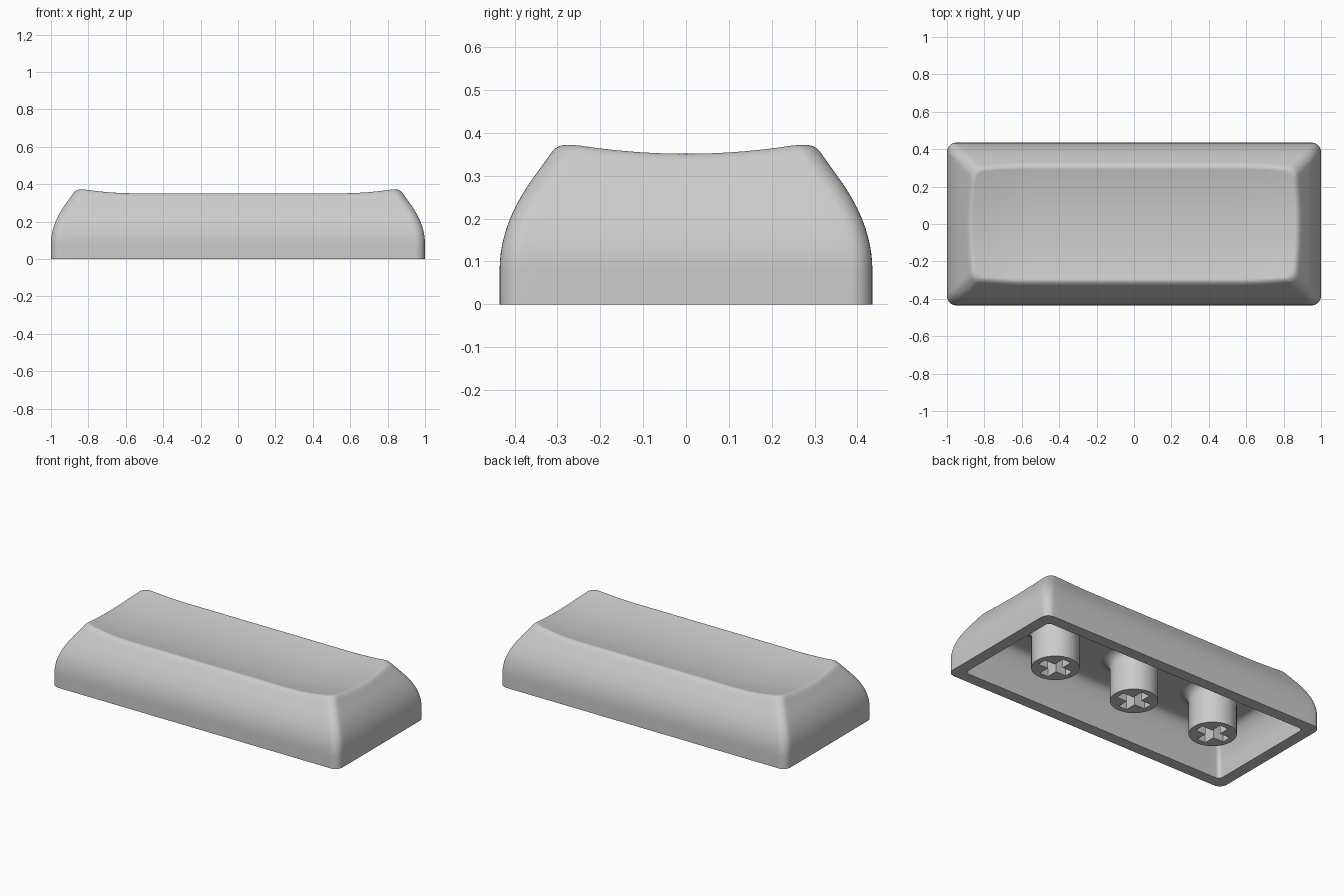
import bpy
import bmesh
import math

if "Cube" in bpy.data.objects:
    bpy.data.objects.remove(bpy.data.objects["Cube"])

HX, HY = 1.0, 0.435      # half size of the base
WALL = 0.072             # shell thickness
CEILING = 0.255          # underside of the top

grey = bpy.data.materials.new("grey plastic")
grey.use_nodes = True
grey.diffuse_color = (0.6, 0.6, 0.6, 1)
grey.node_tree.nodes["Principled BSDF"].inputs["Base Color"].default_value = (0.6, 0.6, 0.6, 1)


def make_object(name, bm, angle=30):
    bmesh.ops.recalc_face_normals(bm, faces=bm.faces)
    mesh = bpy.data.meshes.new(name)
    bm.to_mesh(mesh)
    bm.free()
    mesh.materials.append(grey)
    obj = bpy.data.objects.new(name, mesh)
    bpy.context.collection.objects.link(obj)
    smooth(obj, angle)
    return obj


def smooth(obj, angle):
    bpy.ops.object.select_all(action="DESELECT")
    obj.select_set(True)
    bpy.context.view_layer.objects.active = obj
    bpy.ops.object.shade_smooth_by_angle(angle=math.radians(angle))


def smooth_min(a, b, k):
    h = max(k - abs(a - b), 0) / k
    return min(a, b) - h * h * k / 4


def side_height(d):
    """Height of the curved side at inset d: an arc, then a straight slope."""
    if d < 0.075:
        return 0.08 + math.sqrt(max(d, 0) / 1.7)
    return 0.29 + (d - 0.075) / 0.714


def dish_height(x, y):
    """Scooped top: a trough along x that rises towards both ends."""
    lift = max(abs(x) - 0.55, 0) / 0.32
    return 0.32 + 0.03 * (y / 0.29) ** 2 + 0.033 * lift ** 2


def outer_height(d, x, y):
    return smooth_min(side_height(d), dish_height(x, y), 0.03)


def inner_height(d, x, y):
    return smooth_min(side_height(d - WALL), CEILING, 0.05)


def rounded_rectangle(d, radius):
    """Outline inset by d, with the same point count for every inset."""
    hx, hy = HX - d, HY - d
    r = min(radius, hy * 0.9)
    cx, cy = hx - r, hy - r
    corners = [(cx, cy), (-cx, cy), (-cx, -cy), (cx, -cy)]
    points = []
    for i, (px, py) in enumerate(corners):
        for j in range(9):
            a = (i + j / 8) * math.pi / 2
            points.append((px + r * math.cos(a), py + r * math.sin(a)))
        # straight run to the next corner
        steps = 48 if i % 2 == 0 else 20
        qx, qy = corners[(i + 1) % 4]
        a = (i + 1) * math.pi / 2
        for j in range(1, steps):
            t = j / steps
            points.append((px + (qx - px) * t + r * math.cos(a),
                           py + (qy - py) * t + r * math.sin(a)))
    return points


def build_shell():
    bm = bmesh.new()
    rings = []

    def ring(d, radius, height):
        rings.append([bm.verts.new((x, y, height(d, x, y)))
                      for x, y in rounded_rectangle(d, radius)])

    # cavity, from the ceiling down to the rim
    span = HY - 0.005 - WALL
    for i in range(20, -1, -1):
        ring(WALL + span * (i / 20) ** 2, 0.025, inner_height)
    ring(WALL, 0.025, lambda d, x, y: 0)
    # outer wall and top
    ring(0, 0.05, lambda d, x, y: 0)
    for i in range(12):
        ring(0.09 * (i / 12) ** 2, 0.05, outer_height)
    for i in range(24):
        ring(0.09 + 0.1 * i / 24, 0.05, outer_height)
    for i in range(13):
        ring(0.19 + (HY - 0.195) * i / 12, 0.05, outer_height)

    for a, b in zip(rings, rings[1:]):
        n = len(a)
        for i in range(n):
            bm.faces.new((a[i], a[(i + 1) % n], b[(i + 1) % n], b[i]))
    bm.faces.new(rings[0])
    bm.faces.new(rings[-1])
    return make_object("keycap_shell", bm, 40)


def prism(bm, outline, z0, z1):
    face = bm.faces.new([bm.verts.new((x, y, z0)) for x, y in outline])
    top = bmesh.ops.extrude_face_region(bm, geom=[face])["geom"]
    verts = [v for v in top if isinstance(v, bmesh.types.BMVert)]
    bmesh.ops.translate(bm, verts=verts, vec=(0, 0, z1 - z0))


def build_stem(name, cx):
    # round post flaring into the ceiling
    bm = bmesh.new()
    r, fillet = 0.135, 0.055
    profile = [(0, 0), (r, 0)]
    for i in range(9):
        a = i / 8 * math.pi / 2
        profile.append((r + fillet * (1 - math.cos(a)),
                        CEILING - fillet + fillet * math.sin(a)))
    profile += [(r + fillet, CEILING + 0.01), (0, CEILING + 0.01)]
    verts = [bm.verts.new((x, 0, z)) for x, z in profile]
    edges = [bm.edges.new(pair) for pair in zip(verts, verts[1:])]
    bmesh.ops.spin(bm, geom=verts + edges, cent=(0, 0, 0), axis=(0, 0, 1),
                   angle=math.tau, steps=48)
    bmesh.ops.remove_doubles(bm, verts=bm.verts, dist=1e-5)
    stem = make_object(name, bm)

    # cross-shaped socket
    bm = bmesh.new()
    w, l = 0.029, 0.1
    quarter = [(l, -w), (l, w), (w, w)]
    outline = []
    for i in range(4):
        c, s = [(1, 0), (0, 1), (-1, 0), (0, -1)][i]
        outline += [(c * x - s * y, s * x + c * y) for x, y in quarter]
    prism(bm, outline, -0.1, 0.2)
    cutter = make_object("socket_cutter", bm)
    cutter.hide_render = True

    cut = stem.modifiers.new("socket", "BOOLEAN")
    cut.operation = "DIFFERENCE"
    cut.solver = "EXACT"
    cut.object = cutter
    bpy.context.view_layer.objects.active = stem
    bpy.ops.object.modifier_apply(modifier=cut.name)
    bpy.data.objects.remove(cutter)
    smooth(stem, 30)
    stem.location.x = cx


build_shell()
for name, x in (("left_stem", 0.575), ("middle_stem", 0), ("right_stem", -0.575)):
    build_stem(name, x)
